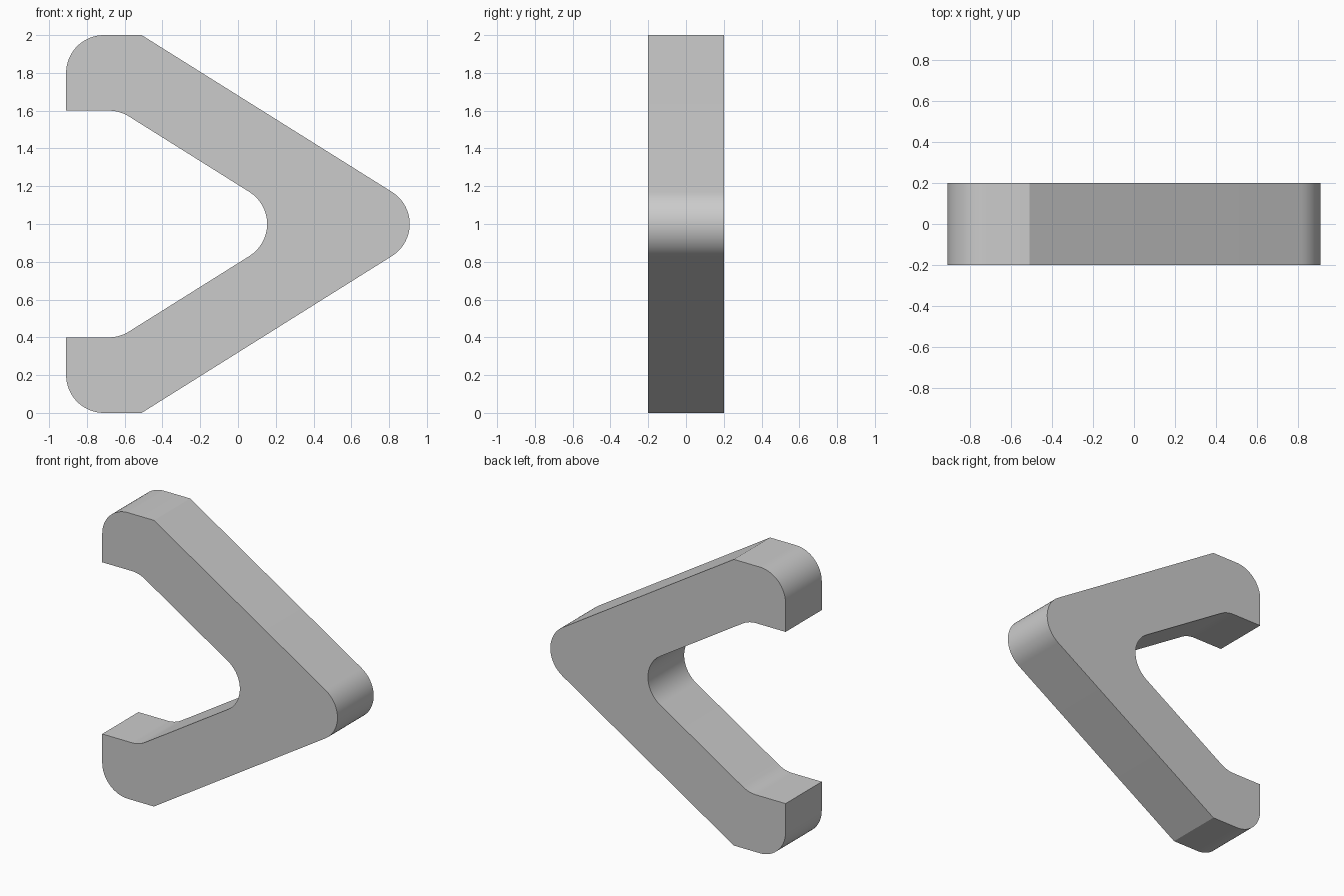
import bpy, bmesh, math
from mathutils import Vector

if "Cube" in bpy.data.objects:
    bpy.data.objects.remove(bpy.data.objects["Cube"])

R = 0.2      # fillet radius
HALF = 0.2   # half thickness along y
SEG = 16     # segments per rounded corner


def fillet(prev, corner, nxt, r):
    """Points of an arc that rounds one profile corner."""
    a, b = (prev - corner).normalized(), (nxt - corner).normalized()
    half = a.angle(b) / 2
    centre = corner + (a + b).normalized() * (r / math.sin(half))
    reach = r / math.tan(half)
    u, v = corner + a * reach - centre, corner + b * reach - centre
    sweep = u.angle(v)
    return [centre + (u * math.sin((1 - i / SEG) * sweep)
                      + v * math.sin(i / SEG * sweep)) / math.sin(sweep)
            for i in range(SEG + 1)]


# Upper half of the chevron outline: x, height above the middle, radius
outer = [(-0.91, 0.6, 0), (-0.91, 1.0, R), (-0.51, 1.0, 0)]
outer_tip, inner_tip = (1.086, 0, R), (0.331, 0, R)
hook = (-0.626, 0.6, R)


def mirror(p):
    return (p[0], -p[1], p[2])


corners = (outer + [outer_tip] + [mirror(p) for p in reversed(outer)]
           + [mirror(hook), inner_tip, hook])

# Rounded outline
pts = [Vector((x, 0, 1 + h)) for x, h, _ in corners]
outline = []
for i, (_, _, r) in enumerate(corners):
    if r:
        outline += fillet(pts[i - 1], pts[i], pts[(i + 1) % len(pts)], r)
    else:
        outline.append(pts[i])

# Extrude the outline through the thickness
bm = bmesh.new()
face = bm.faces.new([bm.verts.new((p.x, -HALF, p.z)) for p in outline])
ext = bmesh.ops.extrude_face_region(bm, geom=[face], use_keep_orig=True)
moved = [g for g in ext["geom"] if isinstance(g, bmesh.types.BMVert)]
bmesh.ops.translate(bm, verts=moved, vec=(0, 2 * HALF, 0))
bmesh.ops.recalc_face_normals(bm, faces=bm.faces)
mesh = bpy.data.meshes.new("chevron_bracket")
bm.to_mesh(mesh)
bm.free()

# Chevron bracket object, smooth on the rounded corners only
obj = bpy.data.objects.new("chevron_bracket", mesh)
bpy.context.collection.objects.link(obj)
bpy.context.view_layer.objects.active = obj
obj.select_set(True)
bpy.ops.object.shade_smooth_by_angle(angle=math.radians(20))
